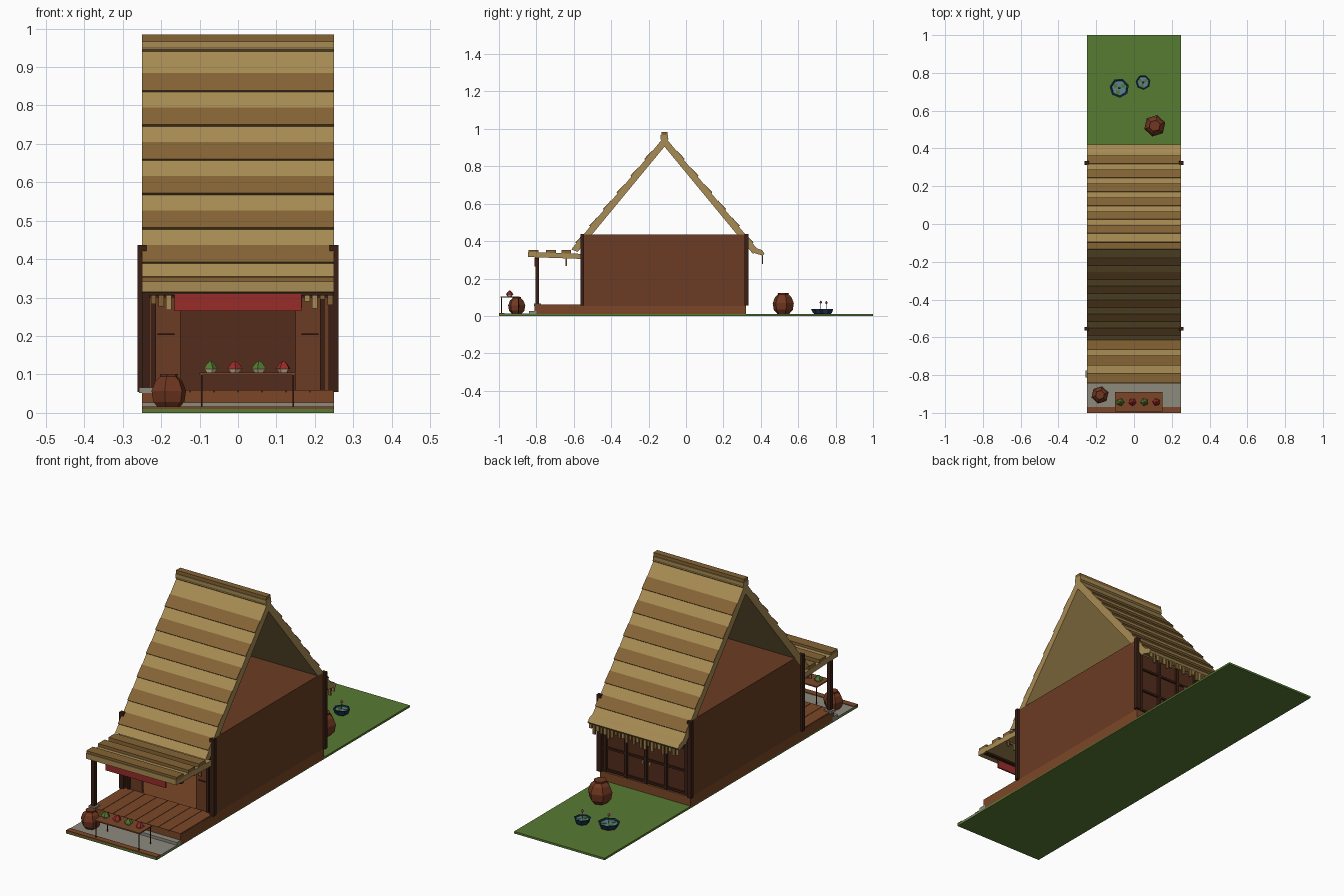
import bpy, bmesh, math, random
from mathutils import Vector

if "Cube" in bpy.data.objects:
    bpy.data.objects.remove(bpy.data.objects["Cube"])

random.seed(4)
COL = dict(grass=(88, 122, 54), stone=(140, 136, 125), wall=(106, 62, 40), dark=(60, 36, 27),
           panel=(84, 48, 33), deck=(122, 72, 44), straw=(166, 138, 84), thatch=(132, 100, 56),
           red=(150, 48, 45), clay=(112, 58, 38), navy=(34, 52, 82), water=(88, 132, 140),
           leaf=(84, 120, 52), pink=(205, 95, 125), cream=(215, 200, 160))
MATS = {}


def mat(name):
    if name not in MATS:
        m = bpy.data.materials.new(name)
        m.diffuse_color = [(c / 255) ** 2.2 for c in COL[name]] + [1]
        m.use_nodes = True
        m.node_tree.nodes["Principled BSDF"].inputs["Base Color"].default_value = m.diffuse_color
        MATS[name] = m
    return MATS[name]


def finish(bm, name, color):
    bmesh.ops.recalc_face_normals(bm, faces=bm.faces)
    me = bpy.data.meshes.new(name)
    bm.to_mesh(me)
    bm.free()
    me.materials.append(mat(color))
    ob = bpy.data.objects.new(name, me)
    bpy.context.collection.objects.link(ob)
    return ob


def box(name, color, x0, x1, y0, y1, z0, z1):
    return prism(name, color, [(y0, z0), (y1, z0), (y1, z1), (y0, z1)], x0, x1)


def prism(name, color, pts, x0=-0.25, x1=0.25):
    """Extrude a side (y, z) profile along x."""
    bm = bmesh.new()
    f = bm.faces.new([bm.verts.new((x0, y, z)) for y, z in pts])
    r = bmesh.ops.extrude_face_region(bm, geom=[f])
    vs = [v for v in r["geom"] if isinstance(v, bmesh.types.BMVert)]
    bmesh.ops.translate(bm, verts=vs, vec=(x1 - x0, 0, 0))
    return finish(bm, name, color)


def lathe(name, color, loc, prof, n=6, turn=0.3):
    """Revolve an (r, z) profile into a faceted solid."""
    bm = bmesh.new()
    rings = []
    for r, z in prof:
        rings.append([bm.verts.new(Vector(loc) + Vector((r * math.cos(a), r * math.sin(a), z)))
                      for a in (turn + 2 * math.pi * i / n for i in range(n))])
    for a, b in zip(rings, rings[1:]):
        for i in range(n):
            j = (i + 1) % n
            bm.faces.new((a[i], a[j], b[j], b[i]))
    bm.faces.new(rings[0])
    bm.faces.new(rings[-1])
    return finish(bm, name, color)


# Ground, paving, curb and step
box("lawn", "grass", -.25, .25, -1, 1, 0, .01)
box("paving", "stone", -.25, .25, -.97, -.8, .005, .013)
box("street_curb", "deck", -.25, .25, -1, -.97, .004, .016)
box("stone_step", "stone", -.25, .25, -.84, -.8, .01, .027)

# Plinth and porch boards
box("plinth", "deck", -.25, .25, -.81, .32, .004, .054)
for i in range(8):
    x = -.25 + i * .0625
    box("porch_board", "deck", x + .001, x + .0615, -.81, -.55, .05, .06)

# House shell
for s in (-1, 1):
    a, b = sorted((s * .25, s * .235))
    box("side_wall", "wall", a, b, -.55, .32, .054, .435)
    a, b = sorted((s * .235, s * .15))
    box("front_side_panel", "wall", a, b, -.545, -.53, .054, .40)
    a, b = sorted((s * .225, s * .213))
    box("front_panel_stile", "dark", a, b, -.555, -.54, .06, .40)
    a, b = sorted((s * .21, s * .165))
    box("front_panel_rail", "dark", a, b, -.55, -.54, .203, .207)
    for y in (-.555, .323):
        a, b = sorted((s * .262, s * .238))
        box("corner_post", "dark", a, b, y - .01, y + .01, .055, .437)
box("front_lintel", "dark", -.235, .235, -.55, -.53, .30, .43)
box("ceiling", "wall", -.25, .25, -.55, .32, .42, .435)
box("back_wall", "panel", -.235, .235, .295, .31, .054, .43)

# Back wall sliding door frames
for x in (-.225, -.11, 0, .11, .225):
    box("back_stile", "dark", x - .007, x + .007, .305, .322, .055, .42)
for z in (.06, .17, .285):
    box("back_rail", "dark", -.235, .235, .305, .318, z, z + .01)
for s in (-1, 1):
    box("door_pull", "straw", s * .02 - .004, s * .02 + .004, .308, .315, .15, .165)

# Main roof: two straw slopes with raised thatch bands
RY, RZ, SL = -.115, .96, 1.213


def slope_pt(side, z, lift=0):
    return (RY + side * ((RZ - z) / SL + lift * .77), z + lift * .64)


for s, side in ((-1, "front"), (1, "back")):
    end = .355 if s < 0 else .345
    o = slope_pt(s, end)
    prism(side + "_roof_slope", "straw",
          [(RY, RZ), o, (o[0] - s * .035, o[1] - .012), (RY, RZ - .055)])
    for i in range(6):
        z = .835 - i * .0893
        prism(side + "_thatch_band", "thatch",
              [slope_pt(s, z), slope_pt(s, z, .007), slope_pt(s, z + .047, .003),
               slope_pt(s, z + .047, -.003)])
    prism(side + "_ridge_flap", "straw",
          [(RY, RZ + .008), slope_pt(s, .94, .009), slope_pt(s, .94), (RY, RZ - .01)])
box("ridge_roll", "straw", -.25, .25, RY - .02, RY + .02, .945, .967)
box("ridge_cap", "thatch", -.25, .25, RY - .016, RY + .016, .965, .984)

# Back eave kick and straw fringe
prism("back_eave", "straw", [(.355, .37), (.405, .352), (.42, .335), (.41, .322), (.37, .335)])


def fringe(name, y, top, low):
    for i in range(25):
        x = -.24 + i * .02
        box(name, random.choice(("straw", "thatch")), x - .007, x + .007, y - .003, y + .003,
            top - random.uniform(.4, 1) * (top - low), top)


fringe("back_fringe", .41, .33, .272)
fringe("front_fringe", -.64, .32, .268)

# Porch awning with battens, post and banner
prism("awning", "straw", [(-.845, .315), (-.565, .305), (-.565, .332), (-.845, .342)])
for y in (-.815, -.722, -.64):
    box("awning_batten", "thatch", -.25, .25, y - .026, y + .026, .332, .353)
box("awning_beam", "dark", -.25, .25, -.805, -.785, .305, .318)
box("porch_post", "dark", -.248, -.23, -.805, -.785, .06, .315)
box("post_stone", "stone", -.257, -.22, -.812, -.776, .052, .066)
box("banner", "red", -.165, .165, -.809, -.802, .265, .31)
box("banner_rod", "dark", -.175, .175, -.808, -.803, .307, .312)

# Market table with cut fruit
box("table_top", "deck", -.1, .15, -.992, -.89, .099, .105)
for x in (-.094, .144):
    for y in (-.987, -.896):
        box("table_leg", "dark", x - .002, x + .002, y - .002, y + .002, .01, .1)
for i, x in enumerate((-.072, -.008, .055, .118)):
    c = ("leaf", "red")[i % 2]
    lathe("fruit_base", "cream", (x, -.943, .105), [(.012, 0), (.018, .009)], 5, i)
    lathe("fruit_top", c, (x, -.943, .114), [(.021, 0), (.013, .012), (.003, .021)], 5, i)

# Clay jars
JAR = [(.55, 0), (.95, .28), (1, .58), (.85, .85), (.5, 1.25), (.5, 1.45)]
JAR = [(.55, 0), (.9, .4), (1, 1.0), (.78, 1.55), (.5, 1.8), (.53, 1.95)]
for nm, x, y, r in (("front_jar", -.18, -.905, .047), ("back_jar", .11, .52, .058)):
    lathe(nm, "clay", (x, y, .01), [(a * r, b * r) for a, b in JAR], 6)

# Lotus bowls
for x, y, r in ((-.078, .72, .052), (.048, .75, .04)):
    lathe("lotus_bowl", "navy", (x, y, .004),
          [(r * .5, 0), (r * .8, .012), (r, .033), (r * .85, .033), (r * .75, .026)], 7)
    lathe("bowl_water", "water", (x, y, .028), [(r * .83, 0), (r * .83, .004)], 7)
    for a in (.5, 2.6, 4.4):
        p = (x + r * .45 * math.cos(a), y + r * .45 * math.sin(a), .032)
        lathe("lily_pad", "leaf", p, [(r * .24, 0), (r * .24, .002)], 6)
    top = .055 + r * .2
    lathe("lotus_stem", "leaf", (x, y, .03), [(.0015, 0), (.0015, top - .03)], 4)
    lathe("lotus_bud", "pink", (x, y, top), [(.002, 0), (.008, .007), (.001, .018)], 5)
